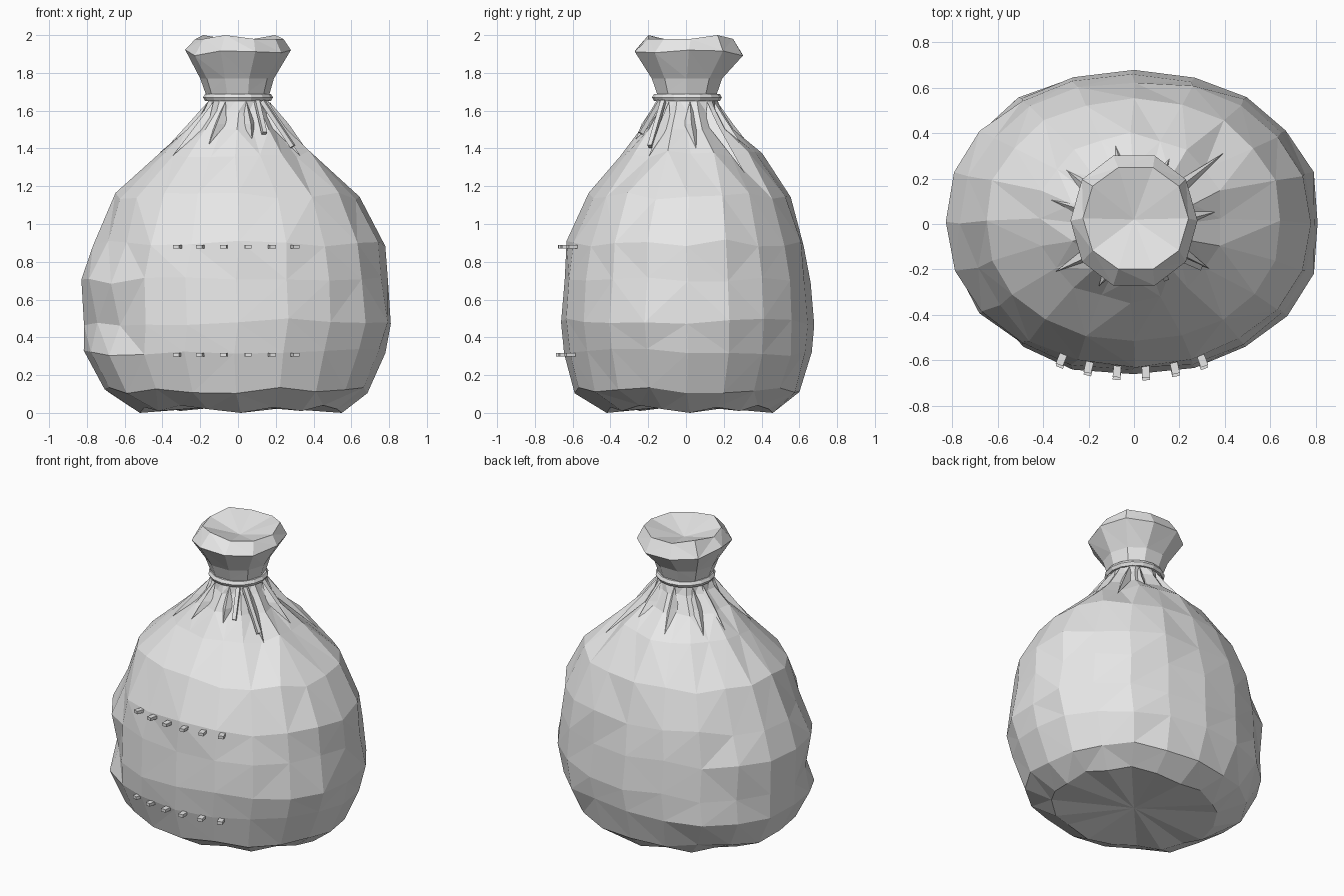
import bpy, bmesh, math, random
from mathutils import Vector, Matrix

if "Cube" in bpy.data.objects:
    bpy.data.objects.remove(bpy.data.objects["Cube"])

rng = random.Random(4)
grey = bpy.data.materials.new("grey cloth")
grey.diffuse_color = (0.8, 0.8, 0.8, 1)
grey.use_nodes = True
grey.node_tree.nodes["Principled BSDF"].inputs["Base Color"].default_value = grey.diffuse_color


def finish(bm, name):
    bmesh.ops.recalc_face_normals(bm, faces=bm.faces)
    me = bpy.data.meshes.new(name)
    bm.to_mesh(me)
    bm.free()
    me.materials.append(grey)
    ob = bpy.data.objects.new(name, me)
    bpy.context.collection.objects.link(ob)
    return ob


def ring_point(row, a):
    """Point at angle a on a ring given as z, left, right, front, back."""
    z, xl, xr, yf, yb = row
    cx, cy = (xl + xr) / 2, (yf + yb) / 2
    c, s = math.cos(a), math.sin(a)
    e = 0.95
    return Vector((cx + (xr - xl) / 2 * math.copysign(abs(c) ** e, c),
                   cy + (yb - yf) / 2 * math.copysign(abs(s) ** e, s), z))


def loft(name, rows, n, shape, bottom=None, top=None):
    """Faceted skin through rings; optional fan points close the ends."""
    bm = bmesh.new()
    rings = []
    for k, row in enumerate(rows):
        rings.append([bm.verts.new(shape(ring_point(row, math.tau * i / n), k, i))
                      for i in range(n)])
    for r, q in zip(rings, rings[1:]):
        for i in range(n):
            j = (i + 1) % n
            bm.faces.new((r[i], r[j], q[j], q[i]))
    for ring, tip in ((rings[0], bottom), (rings[-1], top)):
        if tip:
            v = bm.verts.new(tip)
            for i in range(n):
                bm.faces.new((ring[i], ring[(i + 1) % n], v))
    bmesh.ops.triangulate(bm, faces=bm.faces, quad_method='SHORT_EDGE')
    return finish(bm, name)


# Sack body: uneven faceted bulge, gathered towards the neck
BODY = [
    (0.02, -0.52, 0.55, -0.42, 0.46),
    (0.12, -0.71, 0.69, -0.59, 0.60),
    (0.32, -0.82, 0.78, -0.65, 0.67),
    (0.48, -0.82, 0.82, -0.67, 0.68),
    (0.70, -0.82, 0.80, -0.645, 0.665),
    (0.90, -0.76, 0.77, -0.625, 0.63),
    (1.15, -0.65, 0.65, -0.52, 0.55),
    (1.37, -0.42, 0.39, -0.34, 0.39),
    (1.50, -0.27, 0.26, -0.23, 0.24),
    (1.60, -0.18, 0.19, -0.17, 0.18),
    (1.67, -0.155, 0.155, -0.15, 0.16),
]


def body_shape(p, k, i):
    if k == 0:
        p.z = (0.0, 0.03, 0.01, 0.04, 0.02)[i % 5]
        return p
    amount = 0.014 if k < 8 else 0.004
    f = 1 + rng.uniform(-amount, amount)
    if k in (7, 8, 9):                       # gathered pleats
        f *= (1.02, 1.05, 1.05)[k - 7] if i % 2 else (0.98, 0.94, 0.93)[k - 7]
    if i in (11, 12) and k in (3, 5):        # dents at front left
        f *= 0.94
    if 0 < k < 8:
        p.z += rng.uniform(-0.02, 0.02)
    return Vector((p.x * f, p.y * f, p.z))


loft("sack_body", BODY, 20, body_shape, bottom=(0.0, 0.0, 0.04))

# Flared mouth above the tie, with a shallow dished top
MOUTH = [
    (1.63, -0.15, 0.15, -0.14, 0.15),
    (1.70, -0.175, 0.17, -0.165, 0.175),
    (1.77, -0.20, 0.19, -0.19, 0.20),
    (1.905, -0.28, 0.28, -0.285, 0.315),
    (1.985, -0.225, 0.24, -0.21, 0.26),
]


def mouth_shape(p, k, i):
    if k == 4:
        p.z = 2.0 if i % 3 == 1 else 1.98
    elif k == 3:
        p.z += rng.uniform(-0.02, 0.02)
    return p


loft("sack_mouth", MOUTH, 10, mouth_shape, top=(0.0, 0.02, 1.92))

# Cord ring around the neck
bm = bmesh.new()
N, M = 16, 6
ring = [[bm.verts.new(((0.163 + 0.022 * math.cos(b)) * math.cos(a),
                       (0.163 + 0.022 * math.cos(b)) * math.sin(a) + 0.005,
                       1.67 + 0.022 * math.sin(b)))
         for b in (math.tau * j / M for j in range(M))]
        for a in (math.tau * i / N for i in range(N))]
for i in range(N):
    for j in range(M):
        r, q, t = ring[i], ring[(i + 1) % N], (j + 1) % M
        bm.faces.new((r[j], q[j], q[t], r[t]))
finish(bm, "cord_ring")


def bar(name, a, b, size):
    """Square bar from a to b."""
    a, b = Vector(a), Vector(b)
    d = b - a
    bm = bmesh.new()
    m = (Matrix.Translation((a + b) / 2) @ d.to_track_quat('Z', 'Y').to_matrix().to_4x4()
         @ Matrix.Diagonal((size, size, d.length, 1)))
    bmesh.ops.create_cube(bm, size=1, matrix=m)
    finish(bm, name)


# Loose cord ends hanging at the front
bar("cord_end_long", (0.13, -0.12, 1.65), (0.29, -0.19, 1.41), 0.024)
bar("cord_end_short", (0.10, -0.14, 1.65), (0.14, -0.24, 1.48), 0.024)


def body_at(a, z):
    for lo, hi in zip(BODY, BODY[1:]):
        if lo[0] <= z <= hi[0]:
            t = (z - lo[0]) / (hi[0] - lo[0])
            return ring_point([u + (v - u) * t for u, v in zip(lo, hi)], a)


# Sharp cloth folds running down from the tie
for deg, z in ((40, 1.27), (62, 1.42), (140, 1.38), (165, 1.33), (218, 1.36),
               (247, 1.42), (284, 1.45), (325, 1.36), (5, 1.4), (100, 1.4)):
    a = math.radians(deg)
    out = Vector((math.cos(a), math.sin(a), 0))
    side = Vector((-out.y, out.x, 0)) * 0.035
    neck = body_at(a, 1.65)
    mid = body_at(a, 1.53)
    bm = bmesh.new()
    v = [bm.verts.new(p) for p in (neck, mid - side - out * 0.02, mid + out * 0.03,
                                   mid + side - out * 0.02, body_at(a, z))]
    for f in ((0, 1, 2), (0, 2, 3), (4, 2, 1), (4, 3, 2), (0, 3, 1), (4, 1, 3)):
        bm.faces.new([v[i] for i in f])
    finish(bm, "cloth_fold")

# Two rows of small studs on the front
for z, shift in ((0.88, 0.0), (0.308, -0.012)):
    for x in (-0.32, -0.20, -0.075, 0.052, 0.18, 0.302):
        y = -0.665 + 0.55 * x * x + shift
        bm = bmesh.new()
        m = (Matrix.Translation((x, y + 0.012, z)) @ Matrix.Rotation(x * 1.2, 4, 'Z')
             @ Matrix.Diagonal((0.034, 0.05, 0.02, 1)))
        bmesh.ops.create_cube(bm, size=1, matrix=m)
        finish(bm, "front_stud")
